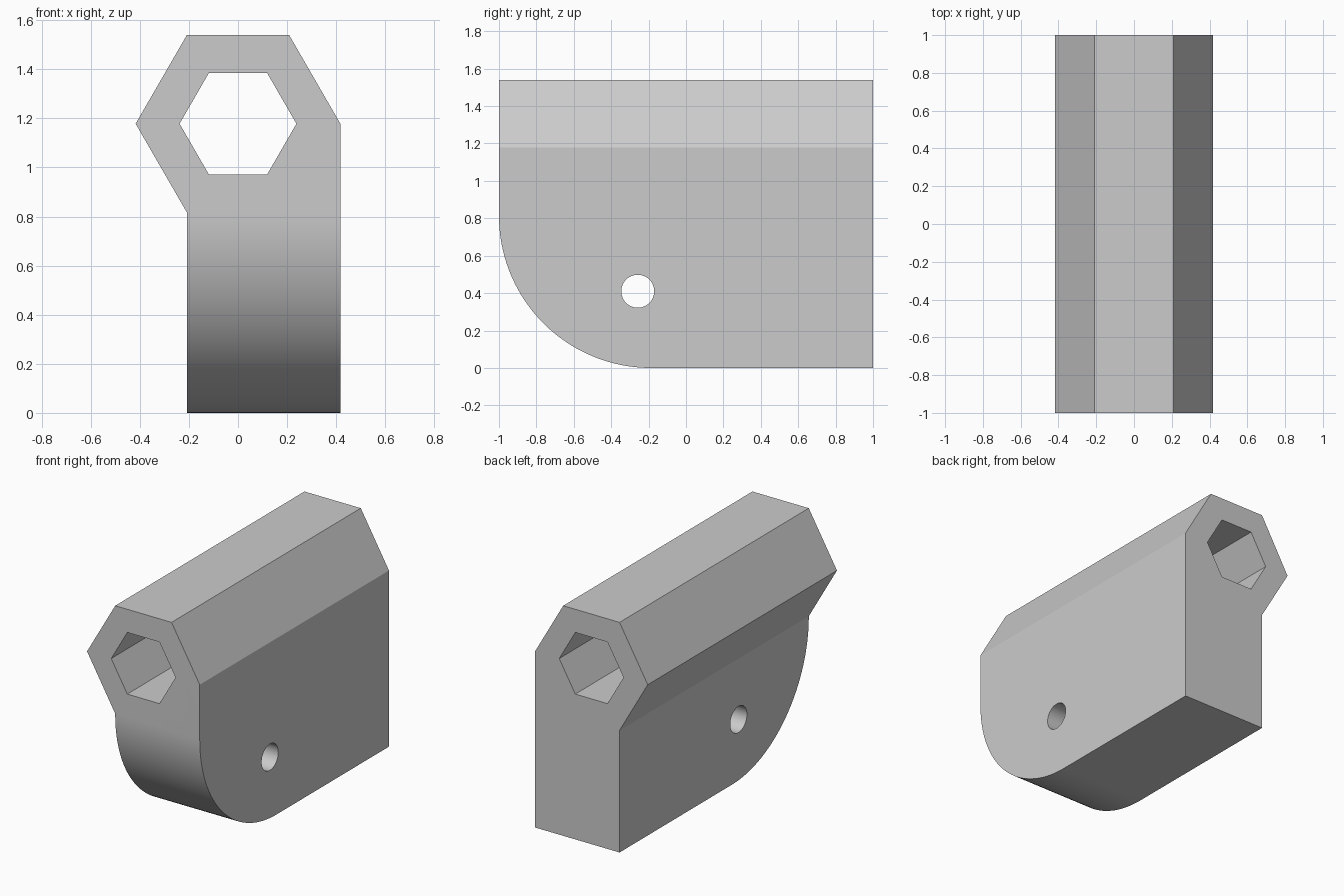
import bpy, bmesh
from math import cos, sin, pi

if "Cube" in bpy.data.objects:
    bpy.data.objects.remove(bpy.data.objects["Cube"])

HEX_Z, HEX_R, BORE_R = 1.178, 0.417, 0.238
ARC_R = 0.813          # rounded lower front corner
HALF = HEX_R / 2


def ring(radius, count, cx, cz):
    return [(cx + radius * cos(2 * pi * i / count), cz + radius * sin(2 * pi * i / count))
            for i in range(count)]


def prism(name, points, place, offset, round_corner=False):
    """Extrude a 2D profile; place maps (a, b) to its starting 3D position."""
    bm = bmesh.new()
    face = bm.faces.new([bm.verts.new(place(a, b)) for a, b in points])
    ext = bmesh.ops.extrude_face_region(bm, geom=[face])
    verts = [g for g in ext["geom"] if isinstance(g, bmesh.types.BMVert)]
    bmesh.ops.translate(bm, verts=verts, vec=offset)
    bmesh.ops.recalc_face_normals(bm, faces=bm.faces)
    if round_corner:
        edge = [e for e in bm.edges
                if all(v.co.z < 1e-4 and v.co.y < -0.99 for v in e.verts)]
        bmesh.ops.bevel(bm, geom=edge, offset=ARC_R, offset_type='OFFSET',
                        segments=40, profile=0.5, affect='EDGES', clamp_overlap=False)
    me = bpy.data.meshes.new(name)
    bm.to_mesh(me)
    bm.free()
    ob = bpy.data.objects.new(name, me)
    bpy.context.collection.objects.link(ob)
    return ob


# Body: hexagonal tube outline merged with the offset lower block
h = 0.866 * HEX_R
outline = [(-HALF, 0), (HEX_R, 0), (HEX_R, HEX_Z), (HALF, HEX_Z + h),
           (-HALF, HEX_Z + h), (-HEX_R, HEX_Z), (-HALF, HEX_Z - h)]
body = prism("hex_bracket_body", outline, lambda a, b: (a, -1, b), (0, 2, 0), True)

# Hexagonal bore along y and round cross hole along x
cutters = [
    prism("hex_bore_cutter", ring(BORE_R, 6, 0, HEX_Z),
          lambda a, b: (a, -1.2, b), (0, 2.4, 0)),
    prism("pin_hole_cutter", ring(0.088, 48, -0.258, 0.41),
          lambda a, b: (-0.6, a, b), (1.2, 0, 0)),
]
bpy.context.view_layer.objects.active = body
body.select_set(True)
for cutter in cutters:
    cutter.hide_render = True
    mod = body.modifiers.new(cutter.name, 'BOOLEAN')
    mod.operation = 'DIFFERENCE'
    mod.solver = 'EXACT'
    mod.object = cutter
    bpy.ops.object.modifier_apply(modifier=mod.name)
    bpy.data.objects.remove(cutter)

bpy.ops.object.shade_smooth_by_angle(angle=pi / 6)
